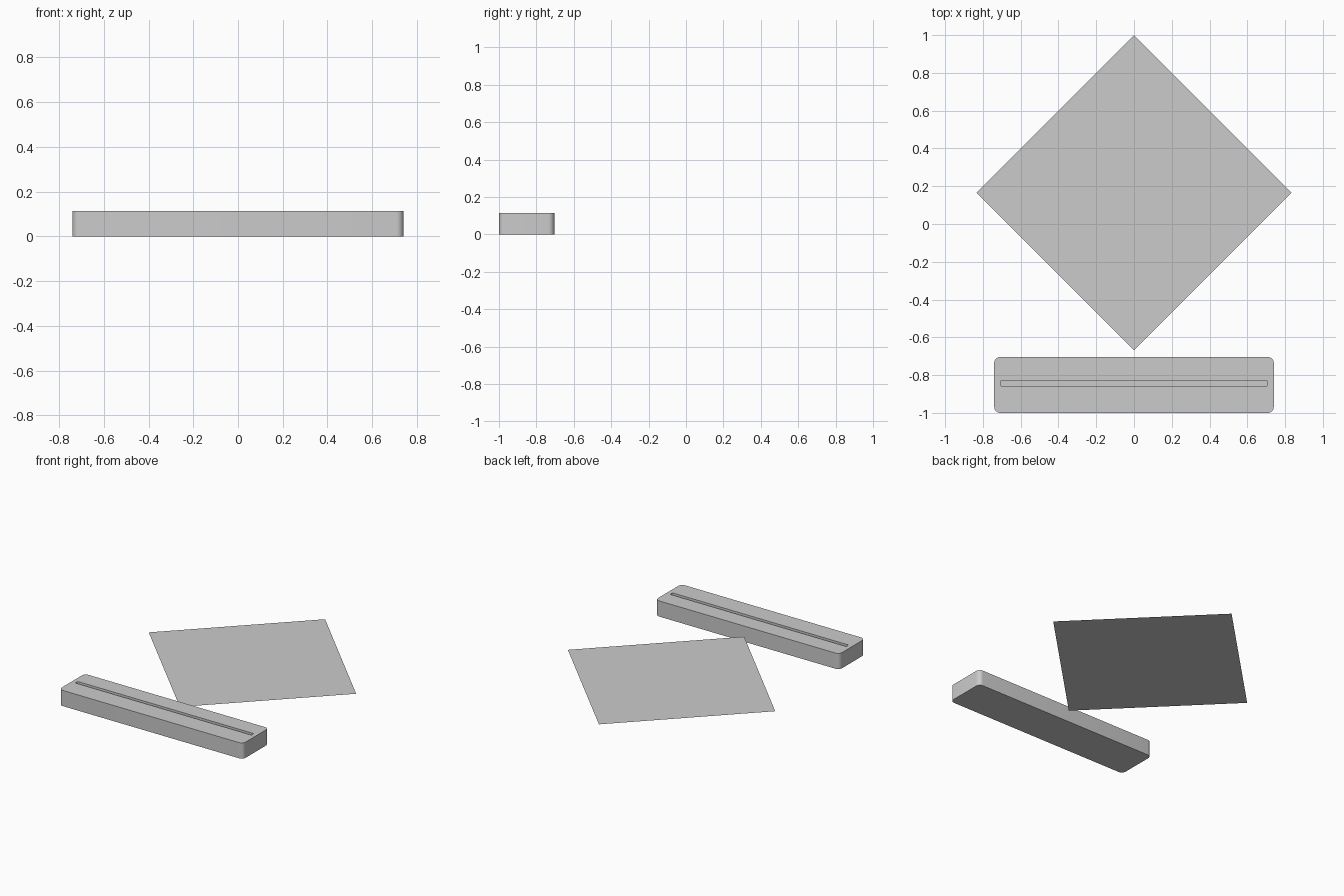
import bpy, bmesh, math

if "Cube" in bpy.data.objects:
    bpy.data.objects.remove(bpy.data.objects["Cube"])

grey = bpy.data.materials.new("light grey")
grey.diffuse_color = (0.6, 0.6, 0.6, 1)
grey.use_nodes = True
grey.node_tree.nodes["Principled BSDF"].inputs["Base Color"].default_value = grey.diffuse_color


def mesh_object(name, bm):
    mesh = bpy.data.meshes.new(name)
    bmesh.ops.recalc_face_normals(bm, faces=bm.faces)
    bm.to_mesh(mesh)
    bm.free()
    mesh.materials.append(grey)
    obj = bpy.data.objects.new(name, mesh)
    bpy.context.collection.objects.link(obj)
    return obj


def rounded_bar(name, x, y0, y1, z0, z1, radius, steps):
    """Rounded rectangle of half-width x, extruded from z0 to z1."""
    bm = bmesh.new()
    ring = []
    corners = [(x, y1), (-x, y1), (-x, y0), (x, y0)]
    for i, (cx, cy) in enumerate(corners):
        ox = cx - math.copysign(radius, cx)
        oy = cy - radius if cy == y1 else cy + radius
        for k in range(steps + 1):
            a = math.pi / 2 * (i + k / steps)
            ring.append(bm.verts.new((ox + radius * math.cos(a),
                                      oy + radius * math.sin(a), z0)))
    base = bm.faces.new(ring)
    ext = bmesh.ops.extrude_face_region(bm, geom=[base], use_keep_orig=True)
    top = [v for v in ext["geom"] if isinstance(v, bmesh.types.BMVert)]
    bmesh.ops.translate(bm, verts=top, vec=(0, 0, z1 - z0))
    return mesh_object(name, bm)


# Stand block with a long blind slot in its top
stand = rounded_bar("stand_base", 0.74, -1.0, -0.704, 0, 0.114, 0.032, 8)
cutter = rounded_bar("slot_cutter", 0.708, -0.857, -0.829, 0.05, 0.2, 0.006, 4)
cutter.hide_render = True
cut = stand.modifiers.new("slot", 'BOOLEAN')
cut.operation = 'DIFFERENCE'
cut.solver = 'EXACT'
cut.object = cutter

bpy.ops.object.select_all(action='DESELECT')
bpy.context.view_layer.objects.active = stand
stand.select_set(True)
bpy.ops.object.modifier_apply(modifier=cut.name)
bpy.data.objects.remove(cutter)
bpy.ops.object.shade_smooth_by_angle(angle=math.radians(30))

# Square panel lying flat, turned 45 degrees, at mid height of the stand
bm = bmesh.new()
r, cy, z = 0.834, 0.166, 0.057
bm.faces.new([bm.verts.new((r * math.cos(a), cy + r * math.sin(a), z))
              for a in (i * math.pi / 2 for i in range(4))])
panel = mesh_object("square_panel", bm)
if panel.data.polygons[0].normal.z < 0:
    panel.data.flip_normals()
